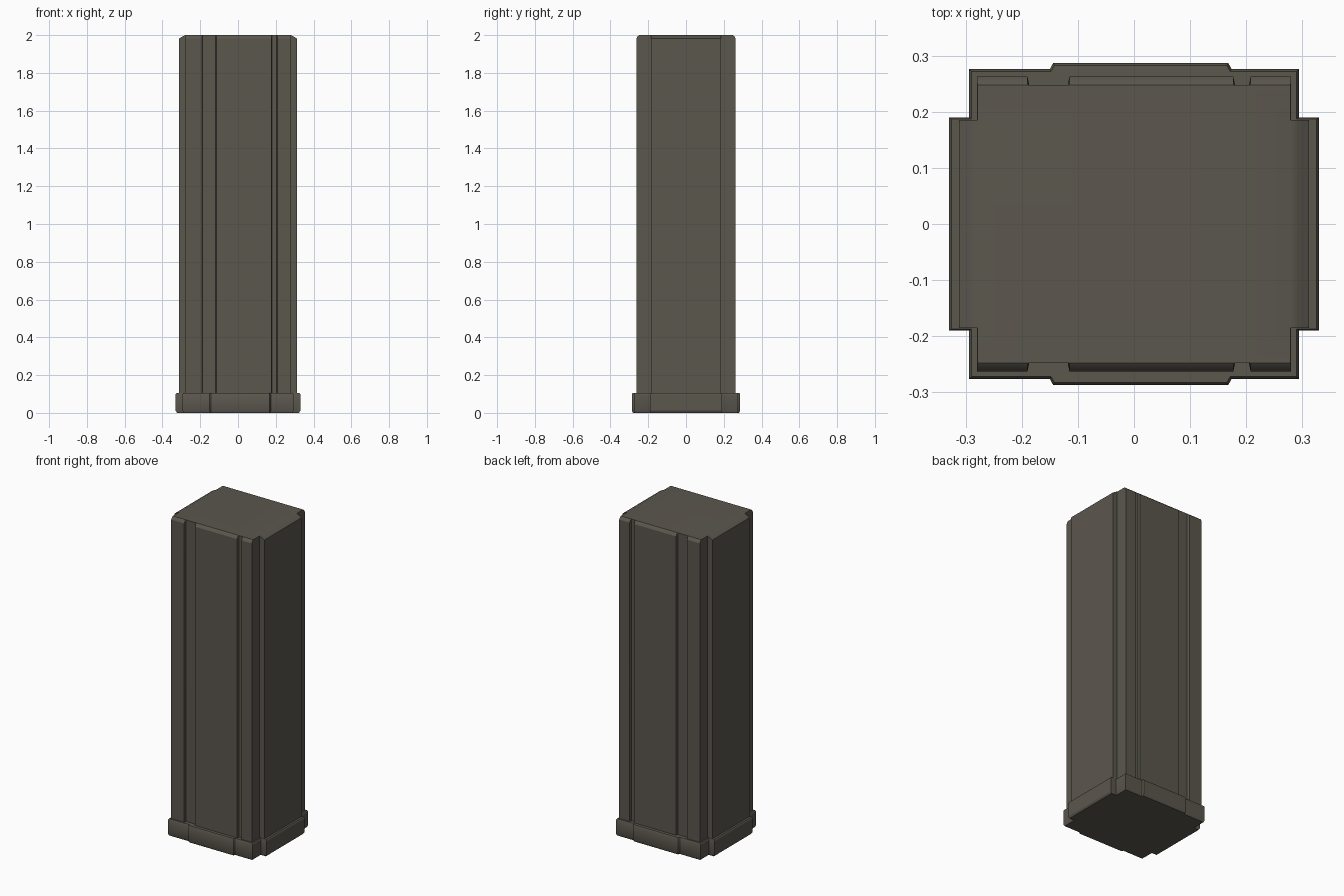
import bpy, bmesh

if "Cube" in bpy.data.objects:
    bpy.data.objects.remove(bpy.data.objects["Cube"])

stone = bpy.data.materials.new("dark warm grey stone")
stone.diffuse_color = (0.105, 0.095, 0.076, 1)
stone.use_nodes = True
stone.node_tree.nodes["Principled BSDF"].inputs["Base Color"].default_value = stone.diffuse_color


def loft(name, layers):
    """Skin stacked rings of (x, y, z) points and close both ends."""
    bm = bmesh.new()
    rings = [[bm.verts.new(p) for p in ring] for ring in layers]
    n = len(rings[0])
    bm.faces.new(rings[0][::-1])
    bm.faces.new(rings[-1])
    for a, b in zip(rings, rings[1:]):
        for i in range(n):
            j = (i + 1) % n
            bm.faces.new((a[i], a[j], b[j], b[i]))
    bmesh.ops.remove_doubles(bm, verts=bm.verts, dist=0.0005)
    bmesh.ops.recalc_face_normals(bm, faces=bm.faces)
    mesh = bpy.data.meshes.new(name)
    bm.to_mesh(mesh)
    bm.free()
    mesh.materials.append(stone)
    ob = bpy.data.objects.new(name, mesh)
    bpy.context.collection.objects.link(ob)
    bpy.ops.object.select_all(action='DESELECT')
    ob.select_set(True)
    bpy.context.view_layer.objects.active = ob
    bpy.ops.object.shade_smooth_by_angle(angle=0.5)
    return ob


def outline(front, side):
    """Full outline from the front edge and the right edge, going round once."""
    back = [(x, -y) for x, y in reversed(front)]
    left = [(-x, -y) for x, y in side]
    return front + side + back + left


def clamp(v, m):
    return max(-m, min(m, v))


def ring(pts, z, mx=1.0, my=1.0, s=1.0):
    return [(clamp(x * s, mx), clamp(y * s, my), z) for x, y in pts]


# column: two shallow grooves front and back, raised panel on each side
front = [(-0.28, -0.263), (-0.19, -0.263), (-0.187, -0.248), (-0.118, -0.248),
         (-0.115, -0.263), (0.177, -0.263), (0.18, -0.248), (0.205, -0.248),
         (0.208, -0.263), (0.28, -0.263)]
side = [(0.28, -0.185), (0.312, -0.185), (0.312, 0.185), (0.28, 0.185)]
shaft = outline(front, side)
loft("column_shaft", [ring(shaft, 0.08), ring(shaft, 1.982),
                      ring(shaft, 1.994, 0.292, 0.256),
                      ring(shaft, 2.0, 0.279, 0.248)])

# base: stepped skirt following the column
front = [(-0.294, -0.276), (-0.15, -0.276), (-0.144, -0.287), (0.168, -0.287),
         (0.174, -0.276), (0.294, -0.276)]
side = [(0.294, -0.19), (0.33, -0.19), (0.33, 0.19), (0.294, 0.19)]
skirt = outline(front, side)
loft("base_skirt", [ring(skirt, 0.0, s=0.98), ring(skirt, 0.012),
                    ring(skirt, 0.098), ring(skirt, 0.106, s=0.985)])
